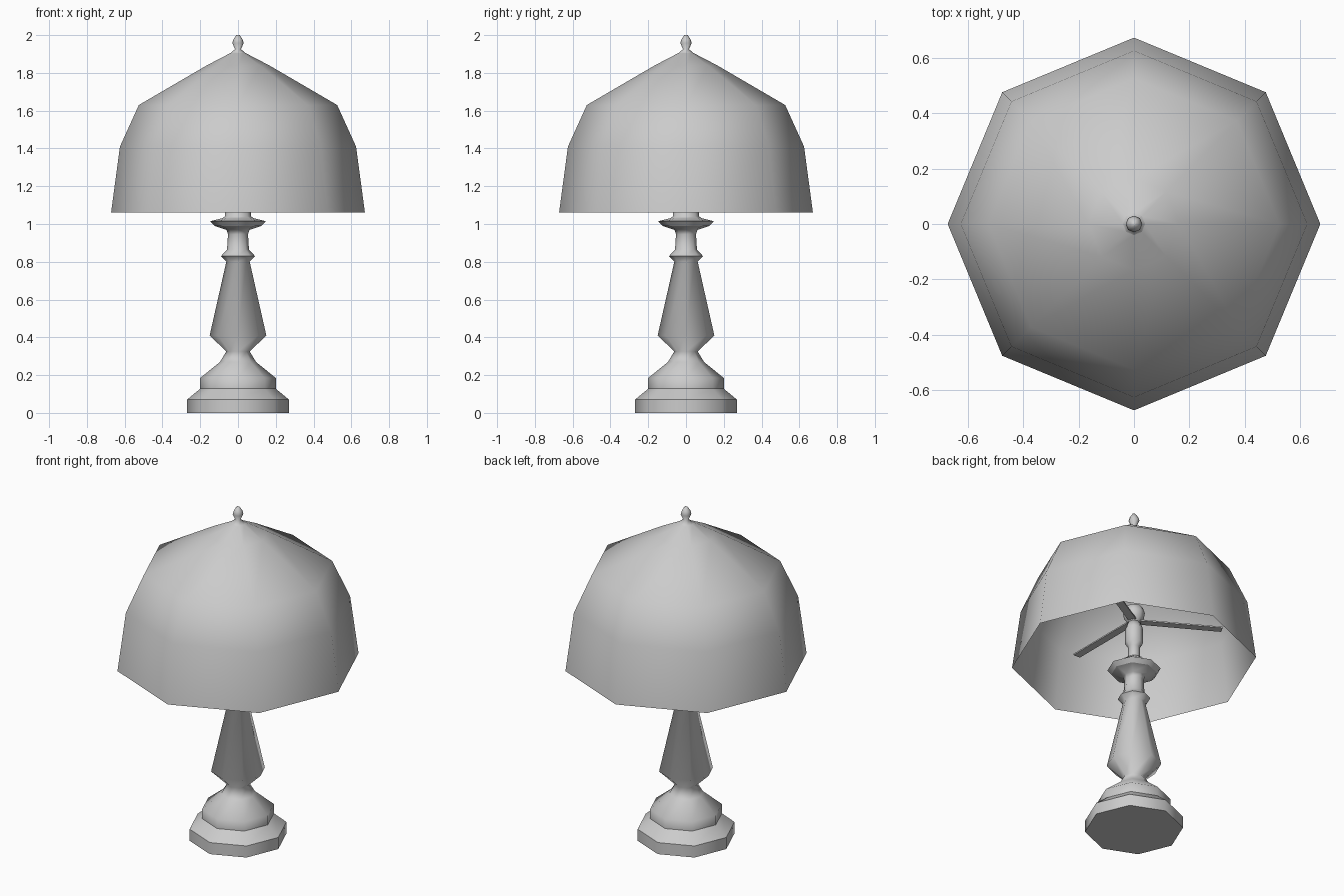
import bpy, bmesh, math
from mathutils import Matrix

cube = bpy.data.objects.get("Cube")
if cube:
    bpy.data.objects.remove(cube)

SIDES = 8

grey = bpy.data.materials.new("plain grey")
grey.use_nodes = True
colour = (0.6, 0.6, 0.6, 1)
grey.diffuse_color = colour
grey.node_tree.nodes["Principled BSDF"].inputs["Base Color"].default_value = colour


def finish(name, bm, angle):
    mesh = bpy.data.meshes.new(name)
    bm.to_mesh(mesh)
    bm.free()
    obj = bpy.data.objects.new(name, mesh)
    bpy.context.collection.objects.link(obj)
    mesh.materials.append(grey)
    bpy.ops.object.select_all(action='DESELECT')
    obj.select_set(True)
    bpy.context.view_layer.objects.active = obj
    bpy.ops.object.shade_smooth_by_angle(angle=math.radians(angle))
    return obj


def turned(name, profile, angle=80, cap_bottom=False, cap_top=False):
    """Octagonal turning of (radius, height) points, listed from bottom to top."""
    bm = bmesh.new()
    rings = []
    for r, z in profile:
        turns = [math.tau * i / SIDES for i in range(SIDES)]
        rings.append([bm.verts.new((r * math.cos(t), r * math.sin(t), z)) for t in turns])
    for low, high in zip(rings, rings[1:]):
        for i in range(SIDES):
            j = (i + 1) % SIDES
            bm.faces.new((low[i], low[j], high[j], high[i]))
    if cap_bottom:
        bm.faces.new(rings[0][::-1])
    if cap_top:
        bm.faces.new(rings[-1])
    return finish(name, bm, angle)


# Stepped foot
turned("base", [(0.27, 0), (0.27, 0.07), (0.2, 0.128)], 46, cap_bottom=True)

# Baluster column with collar and drip dish
turned("column", [(0.2, 0.128), (0.2, 0.185), (0.095, 0.27), (0.062, 0.325),
                  (0.15, 0.41), (0.062, 0.8), (0.09, 0.83), (0.058, 0.865),
                  (0.053, 0.945), (0.06, 0.968), (0.125, 0.99)])
turned("dish", [(0.125, 0.99), (0.147, 1.015), (0.085, 1.03), (0.07, 1.04),
                (0.068, 1.065), (0.033, 1.09)])

# Lamp holder and bulb
turned("socket", [(0.033, 1.09), (0.033, 1.155), (0.05, 1.18), (0.05, 1.27),
                  (0.035, 1.31)], cap_top=True)
turned("bulb", [(0.03, 1.305), (0.054, 1.335), (0.06, 1.37), (0.048, 1.405),
                (0.01, 1.425)], cap_top=True)

# Three flat arms under the shade
bm = bmesh.new()
for k in range(3):
    place = Matrix.Rotation(math.radians(30 + 120 * k), 4, 'Z')
    place = place @ Matrix.Translation((0.25, 0, 1.32))
    place = place @ Matrix.Diagonal((0.48, 0.045, 0.008, 1))
    bmesh.ops.create_cube(bm, size=1, matrix=place)
finish("shade_arms", bm, 30)

# Open domed shade
turned("shade", [(0.672, 1.06), (0.625, 1.41), (0.525, 1.63), (0.165, 1.84),
                 (0.04, 1.905)])

# Finial
turned("finial", [(0.04, 1.905), (0.016, 1.925), (0.03, 1.958), (0.024, 1.978),
                  (0.009, 2.0)], cap_top=True)
